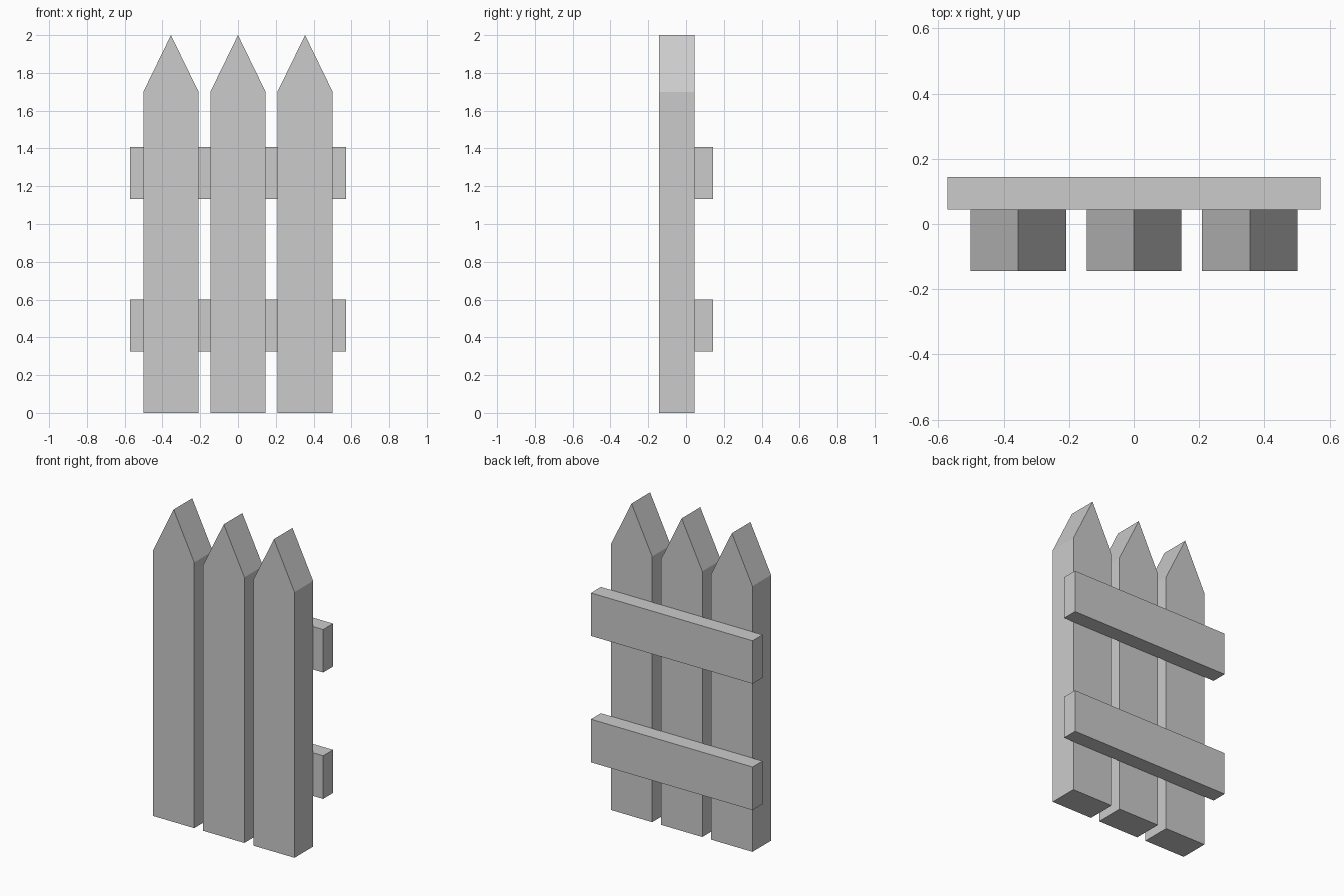
import bpy

if "Cube" in bpy.data.objects:
    bpy.data.objects.remove(bpy.data.objects["Cube"])

Y_FRONT, Y_JOIN, Y_BACK = -0.144, 0.044, 0.144


def extrude_profile(name, profile, y0, y1):
    """Solid made from an (x, z) outline, counter-clockwise seen from the front."""
    n = len(profile)
    verts = [(x, y, z) for y in (y0, y1) for x, z in profile]
    faces = [tuple(range(n)), tuple(reversed(range(n, 2 * n)))]
    faces += [(i, i + n, (i + 1) % n + n, (i + 1) % n) for i in range(n)]
    mesh = bpy.data.meshes.new(name)
    mesh.from_pydata(verts, [], faces)
    obj = bpy.data.objects.new(name, mesh)
    bpy.context.collection.objects.link(obj)
    return obj


# Pointed pickets
half = 0.146
for side, x in (("left", -0.355), ("middle", 0.0), ("right", 0.355)):
    outline = [(x - half, 0), (x + half, 0), (x + half, 1.70),
               (x, 2.0), (x - half, 1.70)]
    extrude_profile(f"picket_{side}", outline, Y_FRONT, Y_JOIN)

# Horizontal rails behind the pickets
rail = 0.572
for level, z0, z1 in (("lower", 0.324, 0.60), ("upper", 1.133, 1.408)):
    outline = [(-rail, z0), (rail, z0), (rail, z1), (-rail, z1)]
    extrude_profile(f"rail_{level}", outline, Y_JOIN, Y_BACK)
